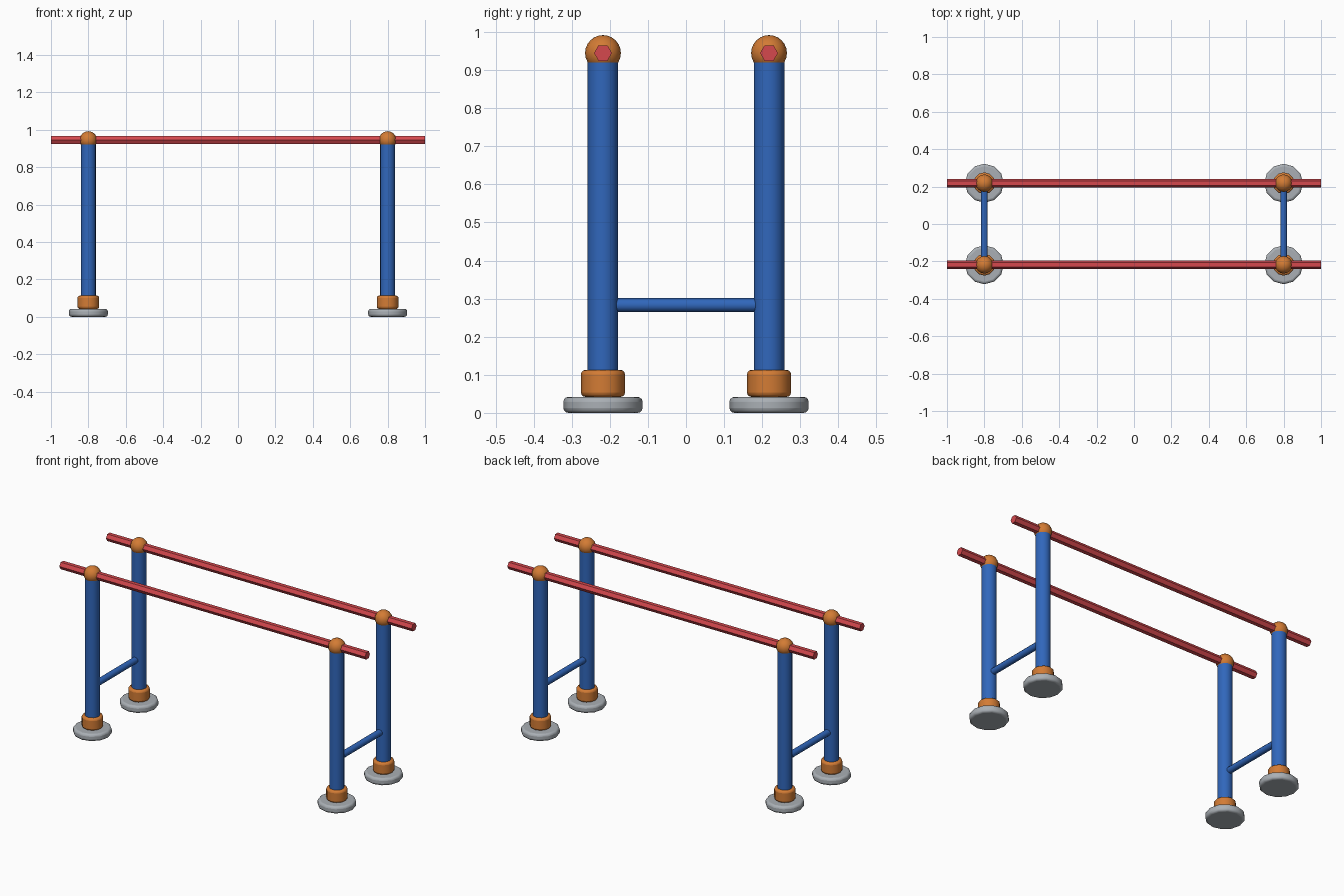
import bpy
import math

if "Cube" in bpy.data.objects:
    bpy.data.objects.remove(bpy.data.objects["Cube"])

POST_X, POST_Y, RAIL_Z = 0.8, 0.218, 0.945


def material(name, color):
    m = bpy.data.materials.new(name)
    m.diffuse_color = (*color, 1)
    m.use_nodes = True
    m.node_tree.nodes["Principled BSDF"].inputs["Base Color"].default_value = (*color, 1)
    return m


RED = material("red", (0.66, 0.065, 0.075))
BLUE = material("blue", (0.03, 0.135, 0.5))
ORANGE = material("orange", (0.65, 0.2, 0.035))
GREY = material("grey", (0.4, 0.43, 0.46))


def finish(name, mat, angle):
    obj = bpy.context.object
    obj.name = name
    obj.data.materials.append(mat)
    bpy.ops.object.shade_smooth_by_angle(angle=math.radians(angle))
    return obj


def rod(name, mat, center, radius, length, sides, rotation=(0, 0, 0), bevel=0, angle=40):
    bpy.ops.mesh.primitive_cylinder_add(vertices=sides, radius=radius, depth=length,
                                        location=center, rotation=rotation)
    obj = finish(name, mat, angle)
    if bevel:
        mod = obj.modifiers.new("rounded_rim", "BEVEL")
        mod.width = bevel
        mod.segments = 3
        mod.limit_method = "ANGLE"
        mod.angle_limit = math.radians(50)
    return obj


for side, sy in (("right", -1), ("left", 1)):
    y = sy * POST_Y
    # Hexagonal hand rail, with corners pointing sideways
    rod(f"{side}_rail", RED, (0, y, RAIL_Z), 0.0235, 2.0, 6,
        (math.pi / 2, 0, math.pi / 2), angle=20).rotation_euler = (0, math.pi / 2, 0)

    for end, sx in (("first", -1), ("second", 1)):
        x = sx * POST_X
        tag = f"{side}_{end}"
        # Upright post, foot disc and collar
        rod(f"{tag}_post", BLUE, (x, y, 0.475), 0.04, 0.91, 16)
        rod(f"{tag}_foot", GREY, (x, y, 0.021), 0.104, 0.042, 12, bevel=0.013)
        rod(f"{tag}_collar", ORANGE, (x, y, 0.0775), 0.058, 0.071, 12, bevel=0.012)
        # Ball joint holding the rail
        bpy.ops.mesh.primitive_uv_sphere_add(segments=16, ring_count=12, radius=0.047,
                                             location=(x, y, RAIL_Z))
        finish(f"{tag}_joint", ORANGE, 60)

# Cross bars between the posts of each end
for end, sx in (("first", -1), ("second", 1)):
    rod(f"{end}_cross_bar", BLUE, (sx * POST_X, 0, 0.283), 0.0185, 2 * POST_Y - 0.04, 10,
        (math.pi / 2, 0, 0))
